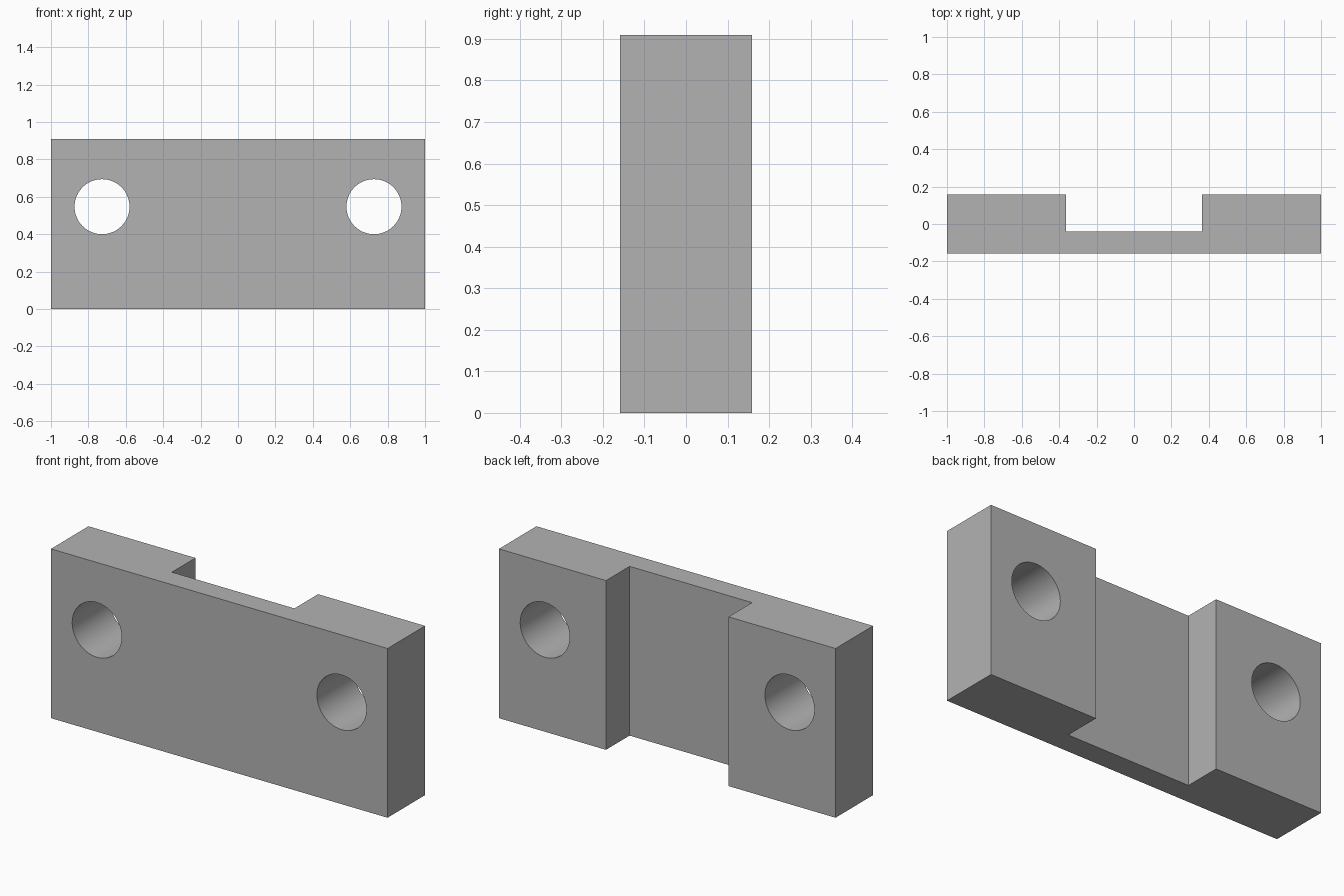
import bpy, bmesh

cube = bpy.data.objects.get("Cube")
if cube:
    bpy.data.objects.remove(cube, do_unlink=True)

HALF_W, HALF_D, HEIGHT = 1.0, 0.159, 0.909
SLOT_X, SLOT_Y = 0.364, -0.041
HOLE_X, HOLE_Z, HOLE_R = 0.727, 0.547, 0.147

grey = bpy.data.materials.new("plain grey")
grey.use_nodes = True
colour = (0.45, 0.45, 0.45, 1)
grey.diffuse_color = colour
grey.node_tree.nodes["Principled BSDF"].inputs["Base Color"].default_value = colour

# Bracket: channel profile extruded upward
half = [(HALF_W, -HALF_D), (HALF_W, HALF_D), (SLOT_X, HALF_D), (SLOT_X, SLOT_Y)]
profile = half + [(-x, y) for x, y in reversed(half)]
bm = bmesh.new()
face = bm.faces.new([bm.verts.new((x, y, 0)) for x, y in profile])
top = bmesh.ops.extrude_face_region(bm, geom=[face])["geom"]
bmesh.ops.translate(bm, vec=(0, 0, HEIGHT),
                    verts=[v for v in top if isinstance(v, bmesh.types.BMVert)])
bmesh.ops.recalc_face_normals(bm, faces=bm.faces)
mesh = bpy.data.meshes.new("mounting_bracket")
bm.to_mesh(mesh)
bm.free()
mesh.materials.append(grey)
bracket = bpy.data.objects.new("mounting_bracket", mesh)
bpy.context.collection.objects.link(bracket)

# Bolt holes through both lugs
bpy.context.view_layer.objects.active = bracket
for side, name in ((-1, "right"), (1, "left")):
    bpy.ops.mesh.primitive_cylinder_add(vertices=64, radius=HOLE_R, depth=1,
                                        location=(side * HOLE_X, 0, HOLE_Z),
                                        rotation=(1.5707963, 0, 0))
    cutter = bpy.context.object
    cutter.name = name + "_hole_cutter"
    cutter.data.materials.append(grey)
    cut = bracket.modifiers.new(name + "_hole", "BOOLEAN")
    cut.object = cutter
    cut.operation = "DIFFERENCE"
    cut.solver = "EXACT"
    bpy.context.view_layer.objects.active = bracket
    bpy.ops.object.modifier_apply(modifier=cut.name)
    bpy.data.objects.remove(cutter, do_unlink=True)

# Smooth hole walls, sharp block edges
bpy.ops.object.select_all(action="DESELECT")
bracket.select_set(True)
bpy.context.view_layer.objects.active = bracket
bpy.ops.object.shade_smooth_by_angle(angle=0.52)
